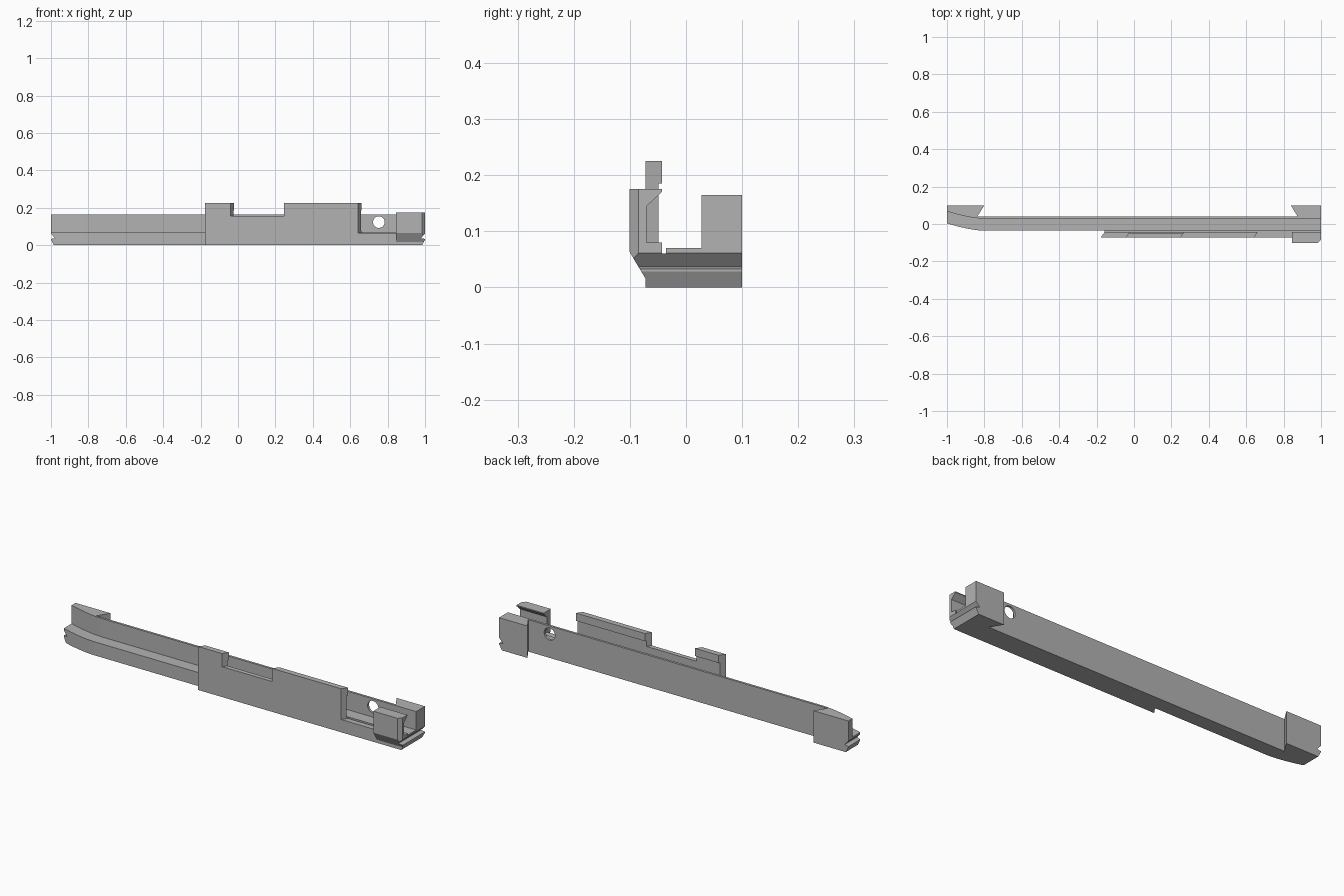
import bpy, bmesh, math
from mathutils import Vector

cube = bpy.data.objects.get("Cube")
if cube:
    bpy.data.objects.remove(cube, do_unlink=True)

grey = bpy.data.materials.new("plain grey")
grey.use_nodes = True
COLOUR = (0.45, 0.45, 0.45, 1)
grey.diffuse_color = COLOUR
grey.node_tree.nodes["Principled BSDF"].inputs["Base Color"].default_value = COLOUR


def prism(name, points, place, start, end):
    """Extrude a 2D outline from start to end; place(u, v, depth) gives xyz."""
    bm = bmesh.new()
    a = [bm.verts.new(place(u, v, start)) for u, v in points]
    b = [bm.verts.new(place(u, v, end)) for u, v in points]
    bm.faces.new(a)
    bm.faces.new(b[::-1])
    for i in range(len(a)):
        j = (i + 1) % len(a)
        bm.faces.new((a[i], b[i], b[j], a[j]))
    bmesh.ops.recalc_face_normals(bm, faces=bm.faces)
    mesh = bpy.data.meshes.new(name)
    bm.to_mesh(mesh)
    bm.free()
    mesh.materials.append(grey)
    ob = bpy.data.objects.new(name, mesh)
    bpy.context.collection.objects.link(ob)
    return ob


def plan(u, v, d):
    return (u, v, d)


def side(u, v, d):
    return (u, d, v)


def section(u, v, d):
    return (d, u, v)


def slanted(u, v, d):
    # Ends of the front wall lean towards +x as they go back
    lean = 0 if u > 0.9 else (d + 0.073) * 0.7
    return (u + lean, d, v)


def cut(ob, cutter):
    cutter.hide_render = True
    cutter.hide_viewport = True
    cutter.display_type = 'WIRE'
    mod = ob.modifiers.new("cut", 'BOOLEAN')
    mod.operation = 'DIFFERENCE'
    mod.solver = 'EXACT'
    mod.object = cutter


def sweep_edge(y):
    # Channel edge that curves backwards at the -x end
    return [(-1 + 0.2 * t / 8, y + 0.04 * (1 - t / 8) ** 1.6) for t in range(9)]


# Outline of the back with a flared block at each end
back = [(1, 0.1), (0.838, 0.1), (0.875, 0.04), (-0.838, 0.04), (-0.8, 0.1), (-1, 0.1)]

floor = prism("channel_floor", sweep_edge(-0.036) + [(1, -0.036)] + back, plan, 0, 0.07)
wall = prism("back_wall", sweep_edge(0.028) + [(1, 0.028)] + back, plan, 0.07, 0.165)

# Stepped front wall with a low flange running to the +x end
wall_outline = [(-0.178, 0), (1, 0), (1, 0.066), (0.64, 0.066), (0.64, 0.225), (0.245, 0.225),
                (0.245, 0.157), (-0.042, 0.157), (-0.042, 0.225), (-0.178, 0.225)]
front = prism("front_wall", wall_outline, slanted, -0.072, -0.043)
relief = prism("wall_relief_cutter", [(-0.049, 0.075), (-0.03, 0.075), (-0.03, 0.185), (-0.049, 0.185)],
               section, -0.3, 0.8)
cut(front, relief)
groove = prism("groove_floor", [(-0.043, 0), (-0.036, 0), (-0.036, 0.06), (-0.043, 0.06)],
               section, -0.157, 1)

# Hooked clip at the +x end
clip_outline = [(-0.073, 0.017), (-0.101, 0.064), (-0.101, 0.175), (-0.043, 0.175), (-0.043, 0.17),
                (-0.07, 0.145), (-0.07, 0.08), (-0.043, 0.08), (-0.043, 0.06), (-0.071, 0.02)]
clip = prism("end_clip", clip_outline, section, 0.845, 1)
corner = prism("clip_corner_cutter", [(0.975, -0.11), (1.01, -0.11), (1.01, -0.075)], plan, -0.1, 0.3)
cut(clip, corner)

# V notches and bottom chamfers on both ends
for s, label in ((-1, "right"), (1, "left")):
    notch = prism(label + "_notch_cutter", [(s * 1.01, 0.072), (s * 0.978, 0.037), (s * 1.01, 0.031)],
                  side, -0.2, 0.2)
    chamfer = prism(label + "_chamfer_cutter", [(s * 1.003, 0.034), (s * 0.982, -0.004), (s * 1.01, -0.004)],
                    side, -0.2, 0.2)
    parts = (floor,) if s < 0 else (floor, front, groove, clip)
    for ob in parts:
        cut(ob, notch)
        cut(ob, chamfer)

# Round hole through the back wall
ring = [(0.753 + 0.031 * math.cos(i * math.tau / 32), 0.123 + 0.031 * math.sin(i * math.tau / 32))
        for i in range(32)]
cut(wall, prism("hole_cutter", ring, side, 0, 0.08))
